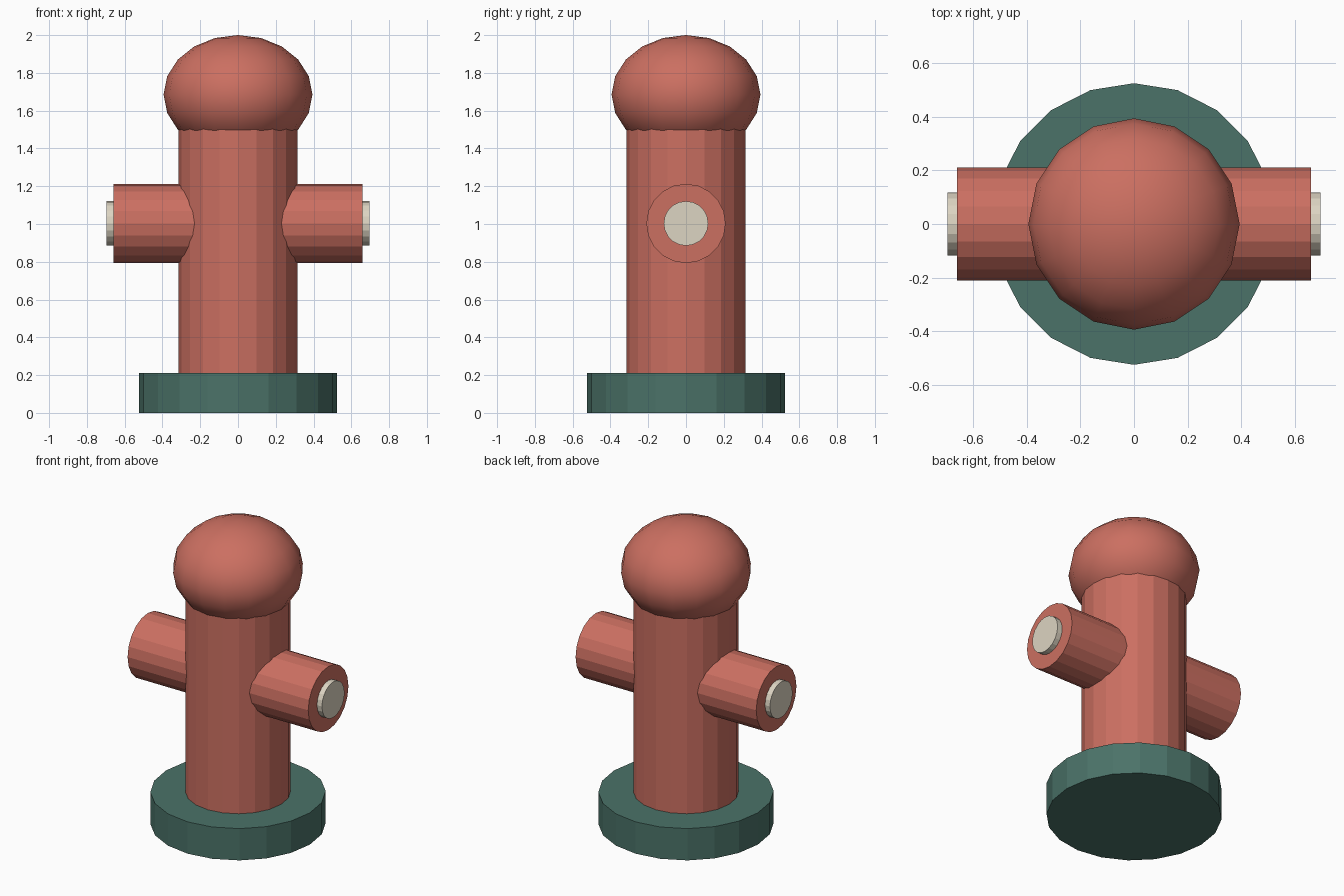
import bpy
import math

if "Cube" in bpy.data.objects:
    bpy.data.objects.remove(bpy.data.objects["Cube"])


def material(name, rgb):
    mat = bpy.data.materials.new(name)
    mat.diffuse_color = (*rgb, 1.0)
    mat.use_nodes = True
    mat.node_tree.nodes["Principled BSDF"].inputs["Base Color"].default_value = mat.diffuse_color
    return mat


RED = material("red_paint", (0.60, 0.16, 0.12))
GREEN = material("green_paint", (0.07, 0.17, 0.14))
CREAM = material("cream_metal", (0.72, 0.66, 0.54))


def finish(name, mat):
    obj = bpy.context.object
    obj.name = name
    obj.data.materials.append(mat)
    return obj


def post(name, radius, z0, z1, mat):
    """Upright 20-sided cylinder between two heights."""
    bpy.ops.mesh.primitive_cylinder_add(
        vertices=20, radius=radius, depth=z1 - z0, location=(0, 0, (z0 + z1) / 2))
    return finish(name, mat)


def side_pipe(name, radius, x0, x1, mat):
    """Horizontal 20-sided cylinder along x at outlet height."""
    bpy.ops.mesh.primitive_cylinder_add(
        vertices=20, radius=radius, depth=abs(x1 - x0),
        location=((x0 + x1) / 2, 0, 1.003), rotation=(0, math.pi / 2, 0))
    return finish(name, mat)


# Base plate and barrel
post("base_plate", 0.525, 0.0, 0.21, GREEN)
post("barrel", 0.315, 0.20, 1.56, RED)

# Squashed smooth dome
bpy.ops.mesh.primitive_uv_sphere_add(
    segments=16, ring_count=10, radius=0.394, location=(0, 0, 1.685))
dome = finish("dome", RED)
dome.scale.z = 0.8
bpy.ops.object.shade_smooth()

# Outlets with caps on both sides
for side, s in (("left", -1), ("right", 1)):
    side_pipe(side + "_outlet", 0.21, s * 0.15, s * 0.66, RED)
    side_pipe(side + "_outlet_cap", 0.118, s * 0.62, s * 0.696, CREAM)
